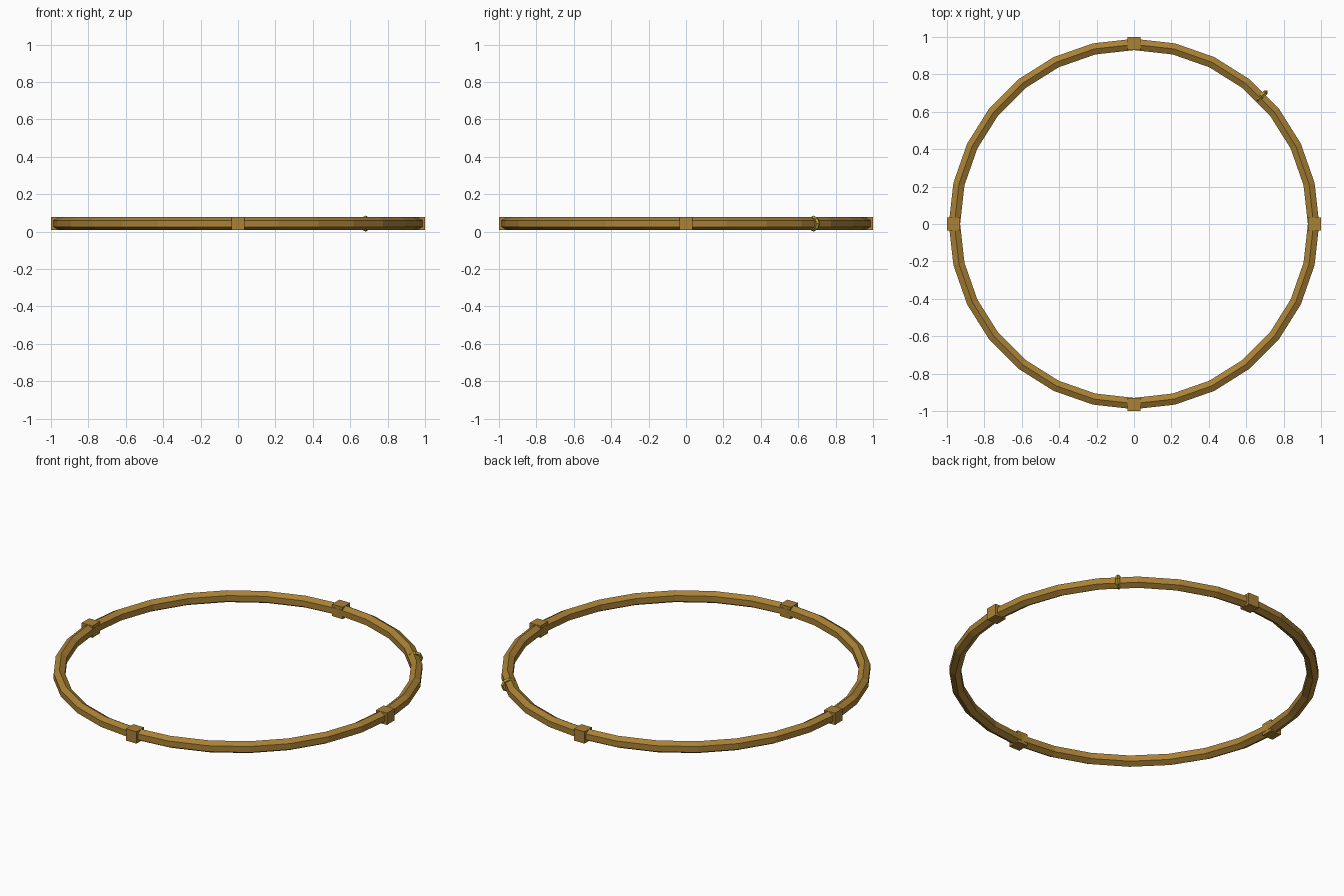
import bpy, math

if "Cube" in bpy.data.objects:
    bpy.data.objects.remove(bpy.data.objects["Cube"])

def material(name, rgb):
    m = bpy.data.materials.new(name)
    m.diffuse_color = (*rgb, 1)
    m.use_nodes = True
    m.node_tree.nodes["Principled BSDF"].inputs["Base Color"].default_value = m.diffuse_color
    return m

gold = material("antique gold", (0.40, 0.22, 0.035))
brass = material("yellow brass", (0.42, 0.31, 0.03))

def finish(name, mat):
    o = bpy.context.object
    o.name = name
    o.data.materials.append(mat)
    return o

Z = 0.043

# Hexagonal-section band, ridge on top
R, N = 0.96, 28
section = [(0.035 * math.cos(math.radians(30 + 60 * k)),
            0.035 * math.sin(math.radians(30 + 60 * k))) for k in range(6)]
verts = [((R + r) * math.cos(2 * math.pi * i / N), (R + r) * math.sin(2 * math.pi * i / N), Z + z)
         for i in range(N) for r, z in section]
faces = [(i * 6 + k, (i + 1) % N * 6 + k, (i + 1) % N * 6 + (k + 1) % 6, i * 6 + (k + 1) % 6)
         for i in range(N) for k in range(6)]
me = bpy.data.meshes.new("band")
me.from_pydata(verts, [], faces)
me.materials.append(gold)
band = bpy.data.objects.new("band", me)
bpy.context.collection.objects.link(band)

# Four square mounting blocks
for i in range(4):
    a = i * math.pi / 2
    bpy.ops.mesh.primitive_cube_add(size=0.07, location=(0.964 * math.cos(a), 0.964 * math.sin(a), Z),
                                    rotation=(0, 0, a))
    finish(f"mounting_block_{i + 1}", gold)

# Small collar loop wrapped around the band on the diagonal
a = math.pi / 4
bpy.ops.mesh.primitive_torus_add(major_segments=8, minor_segments=5, major_radius=0.030, minor_radius=0.013,
                                 location=(0.965 * math.cos(a), 0.965 * math.sin(a), Z),
                                 rotation=(math.pi / 2, 0, a))
finish("clasp_loop", brass)
